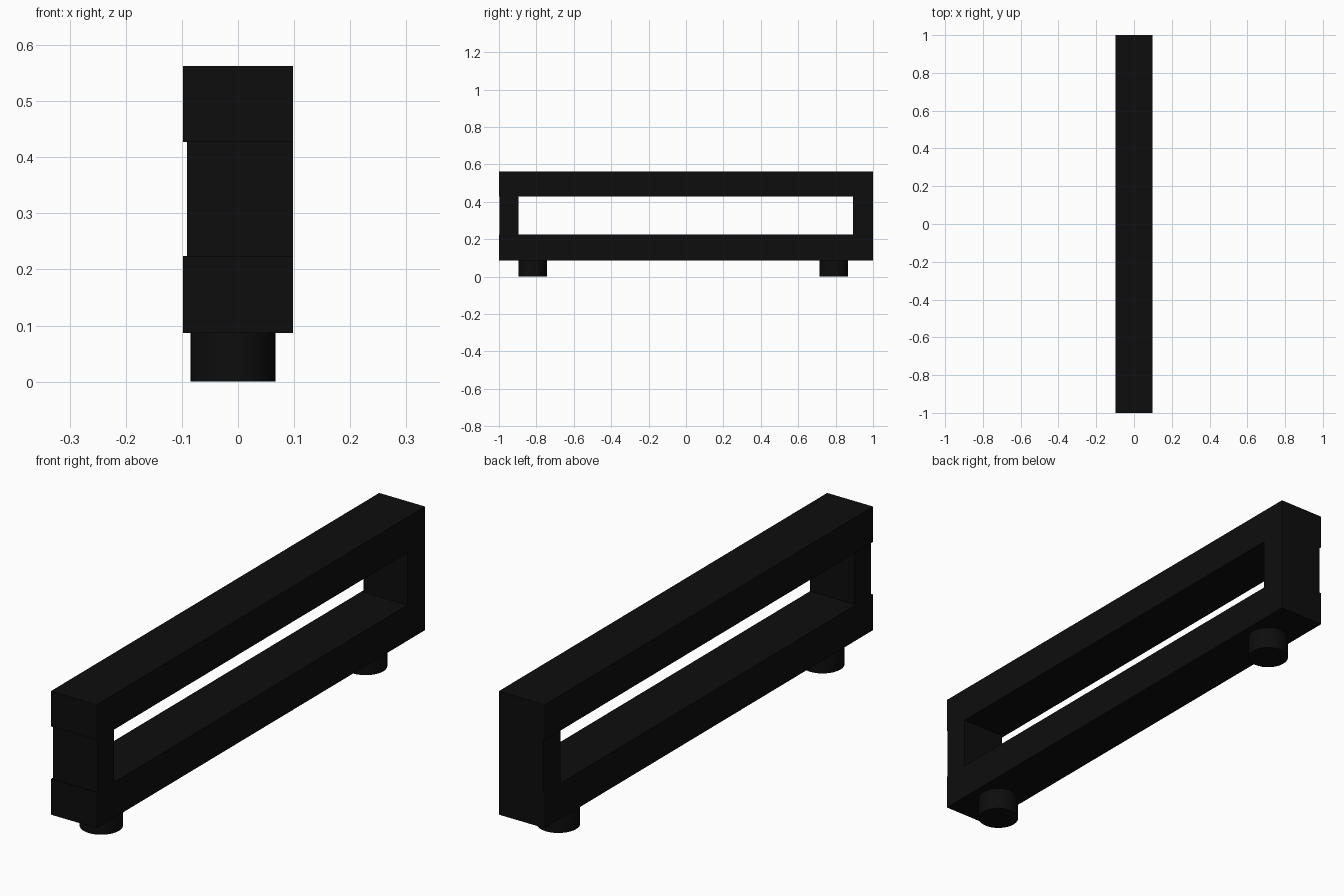
import bpy

if "Cube" in bpy.data.objects:
    bpy.data.objects.remove(bpy.data.objects["Cube"])

black = bpy.data.materials.new("black")
black.diffuse_color = (0.004, 0.004, 0.004, 1)
black.use_nodes = True
black.node_tree.nodes["Principled BSDF"].inputs["Base Color"].default_value = black.diffuse_color


def box(name, x, y, z):
    """Box spanning the given (min, max) ranges."""
    spans = (x, y, z)
    bpy.ops.mesh.primitive_cube_add(size=1, location=[(a + b) / 2 for a, b in spans])
    ob = bpy.context.object
    ob.name = name
    ob.scale = [b - a for a, b in spans]
    bpy.ops.object.transform_apply(location=False, rotation=False, scale=True)
    ob.data.materials.append(black)


def foot(name, y):
    """Short round foot under the lower rail."""
    bpy.ops.mesh.primitive_cylinder_add(vertices=32, radius=0.076, depth=0.087,
                                        location=(-0.009, y, 0.0435))
    ob = bpy.context.object
    ob.name = name
    ob.data.materials.append(black)
    bpy.ops.object.shade_smooth_by_angle()


# Long rails
WIDTH = (-0.098, 0.098)
box("upper_rail", WIDTH, (-1, 1), (0.427, 0.563))
box("lower_rail", WIDTH, (-1, 1), (0.087, 0.224))

# End posts, set in slightly on the left; the front one also at its end
POST_X, POST_Z = (-0.091, 0.098), (0.224, 0.427)
box("front_post", POST_X, (-0.996, -0.895), POST_Z)
box("back_post", POST_X, (0.893, 1), POST_Z)

# Round feet
foot("front_foot", -0.82)
foot("back_foot", 0.79)
